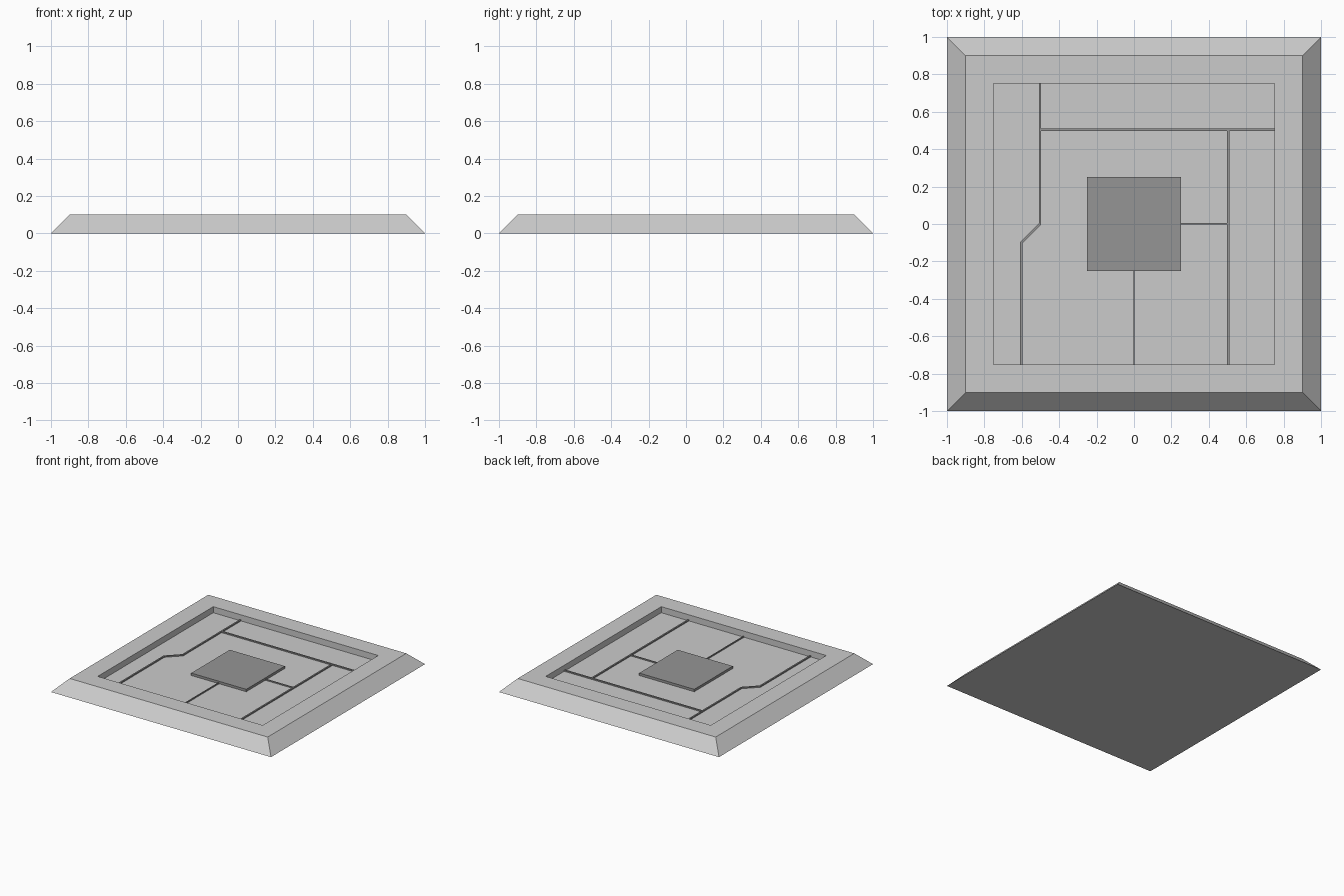
import bpy, bmesh
from mathutils import Vector

if "Cube" in bpy.data.objects:
    bpy.data.objects.remove(bpy.data.objects["Cube"])

FLOOR = 0.05


def finish(bm, name, mat=None):
    bmesh.ops.recalc_face_normals(bm, faces=bm.faces)
    me = bpy.data.meshes.new(name)
    bm.to_mesh(me)
    bm.free()
    ob = bpy.data.objects.new(name, me)
    bpy.context.collection.objects.link(ob)
    if mat:
        me.materials.append(mat)
    return ob


def material(name, v):
    m = bpy.data.materials.new(name)
    m.diffuse_color = (v, v, v, 1)
    m.use_nodes = True
    m.node_tree.nodes["Principled BSDF"].inputs["Base Color"].default_value = m.diffuse_color
    return m


dark = material("dark_grey", 0.3)


# Sloped frame with sunken floor: stacked square rings bridged together
def frame():
    bm = bmesh.new()
    rings = []
    for r, z in ((1, 0), (0.9, 0.1), (0.75, 0.1), (0.75, FLOOR)):
        rings.append([bm.verts.new((x * r, y * r, z))
                      for x, y in ((-1, -1), (1, -1), (1, 1), (-1, 1))])
    for a, b in zip(rings, rings[1:]):
        for i in range(4):
            j = (i + 1) % 4
            bm.faces.new((a[i], a[j], b[j], b[i]))
    bm.faces.new(rings[0])
    bm.faces.new(rings[-1])
    finish(bm, "tile_frame")


# Raised strip following a path on the floor, mitred at bends
def strip(name, path, width, top):
    pts = [Vector(p) for p in path]
    dirs = [(b - a).normalized() for a, b in zip(pts, pts[1:])]
    bm = bmesh.new()
    rings = []
    for i, p in enumerate(pts):
        d0, d1 = dirs[max(i - 1, 0)], dirs[min(i, len(dirs) - 1)]
        t = (d0 + d1).normalized()
        n = Vector((-t.y, t.x))
        n *= width / 2 / n.dot(Vector((-d1.y, d1.x)))
        l, r = p + n, p - n
        rings.append([bm.verts.new((q.x, q.y, z)) for q, z in
                      ((l, FLOOR), (r, FLOOR), (r, top), (l, top))])
    for a, b in zip(rings, rings[1:]):
        for i in range(4):
            j = (i + 1) % 4
            bm.faces.new((a[i], a[j], b[j], b[i]))
    bm.faces.new(rings[0])
    bm.faces.new(rings[-1])
    return finish(bm, name, dark)


frame()

# Central raised plate
strip("centre_plate", [(-0.25, 0), (0.25, 0)], 0.5, 0.07)

# Thin lines across the floor
strip("left_line", [(-0.503, 0.75), (-0.503, 0), (-0.603, -0.1), (-0.603, -0.75)], 0.012, 0.06)
strip("back_line", [(-0.5, 0.504), (0.75, 0.504)], 0.012, 0.06)
strip("right_line", [(0.504, 0.5), (0.504, -0.75)], 0.012, 0.06)
strip("plate_front_line", [(0, -0.25), (0, -0.75)], 0.007, 0.06)
strip("plate_right_line", [(0.25, 0.001), (0.5, 0.001)], 0.007, 0.06)
